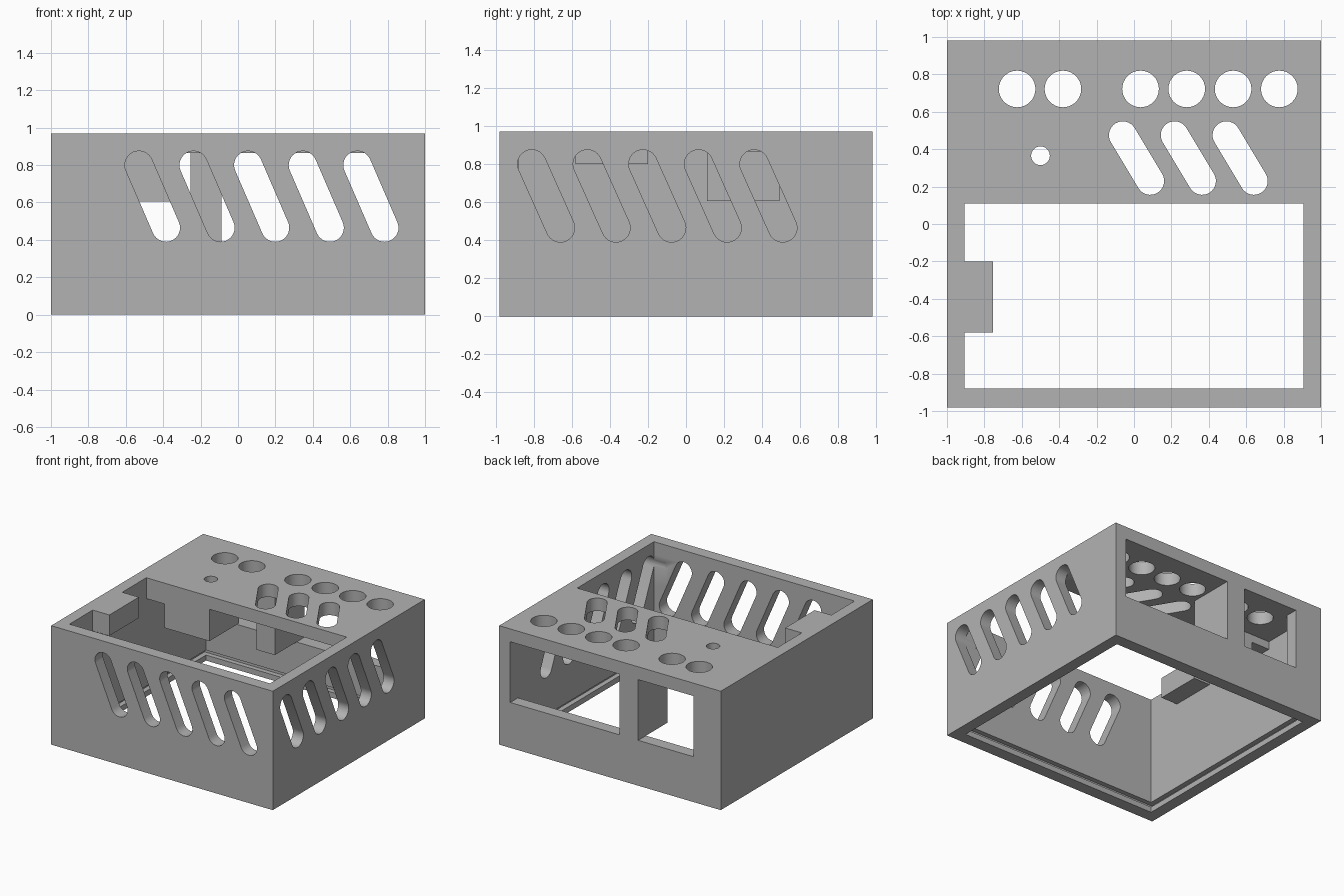
import bpy, bmesh
from math import cos, sin, pi, atan2
from mathutils import Matrix, Vector

cube = bpy.data.objects.get("Cube")
if cube:
    bpy.data.objects.remove(cube, do_unlink=True)

grey = bpy.data.materials.new("plain_grey")
grey.use_nodes = True
COLOR = (0.45, 0.45, 0.45, 1)
grey.diffuse_color = COLOR
grey.node_tree.nodes["Principled BSDF"].inputs["Base Color"].default_value = COLOR


def make_object(name, bm):
    bmesh.ops.recalc_face_normals(bm, faces=bm.faces)
    mesh = bpy.data.meshes.new(name)
    bm.to_mesh(mesh)
    bm.free()
    mesh.materials.append(grey)
    obj = bpy.data.objects.new(name, mesh)
    bpy.context.scene.collection.objects.link(obj)
    return obj


def box(name, x, y, z):
    """Box given by its (low, high) range on each axis."""
    bm = bmesh.new()
    size = [b - a for a, b in (x, y, z)]
    mid = [(a + b) / 2 for a, b in (x, y, z)]
    bmesh.ops.create_cube(bm, size=1, matrix=Matrix.Translation(mid) @ Matrix.Diagonal((*size, 1)))
    return make_object(name, bm)


def capsule(name, start, end, radius, place, low, high, steps=16):
    """Prism with a round-ended outline; place maps (u, v, depth) to 3D."""
    a, b = Vector(start), Vector(end)
    angle = atan2(b.y - a.y, b.x - a.x)
    outline = []
    for centre, turn in ((b, angle - pi / 2), (a, angle + pi / 2)):
        for i in range(steps + (a != b)):
            t = turn + pi * i / steps
            outline.append((centre.x + radius * cos(t), centre.y + radius * sin(t)))
    bm = bmesh.new()
    face = bm.faces.new([bm.verts.new(place(u, v, low)) for u, v in outline])
    shift = Vector(place(0, 0, high)) - Vector(place(0, 0, low))
    extruded = bmesh.ops.extrude_face_region(bm, geom=[face], use_keep_orig=True)
    moved = [g for g in extruded["geom"] if isinstance(g, bmesh.types.BMVert)]
    bmesh.ops.translate(bm, verts=moved, vec=shift)
    return make_object(name, bm)


def combine(target, tool, operation):
    """Apply a boolean to the target and discard the tool."""
    tool.hide_render = True
    mod = target.modifiers.new("boolean", 'BOOLEAN')
    mod.operation, mod.solver, mod.object = operation, 'EXACT', tool
    bpy.context.view_layer.update()
    graph = bpy.context.evaluated_depsgraph_get()
    result = bpy.data.meshes.new_from_object(target.evaluated_get(graph))
    target.modifiers.clear()
    target.data = result
    bpy.data.objects.remove(tool, do_unlink=True)


def on_front(u, v, d):
    return (u, d, v)


def on_side(u, v, d):
    return (d, u, v)


def on_top(u, v, d):
    return (u, v, d)


# Outer shell, hollow and open underneath
IX, IY, ROOF, TOP = 0.905, 0.88, 0.865, 0.97
case = box("vented_case", (-1, 1), (-0.98, 0.98), (0, TOP))
inside = (-IX, IX)
combine(case, box("cavity", inside, (-IY, IY), (-0.2, ROOF)), 'DIFFERENCE')
combine(case, box("top_opening", inside, (-IY, 0.11), (0.6, 1.2)), 'DIFFERENCE')

# Groove for the sliding base
combine(case, box("base_groove", (-0.945, 0.945), (-0.92, 0.92), (0.045, 0.085)), 'DIFFERENCE')

# Back openings, either side of the post
for x in ((-0.756, -0.255), (-0.088, 0.9)):
    combine(case, box("back_opening", x, (0.8, 1.2), (0.37, ROOF)), 'DIFFERENCE')

# Deep post, hanging block and corner tabs
combine(case, box("post", (-0.255, -0.088), (0.6, 0.93), (0.37, 0.9)), 'UNION')
combine(case, box("hanging_block", (-0.74, -0.335), (0.11, 0.49), (0.605, 0.9)), 'UNION')
combine(case, box("back_tab", (-0.95, -0.74), (0.11, 0.49), (0.8, 0.9)), 'UNION')
combine(case, box("front_tab", (-0.95, -0.755), (-0.58, -0.2), (0.8, TOP)), 'UNION')

# Slanted vents on the front and one side
for i in range(5):
    s = 0.292 * i
    combine(case, capsule("front_vent", (-0.53 + s, 0.8), (-0.385 + s, 0.465), 0.075,
                          on_front, -1.1, -0.8), 'DIFFERENCE')
    combine(case, capsule("side_vent", (-0.81 + s, 0.8), (-0.66 + s, 0.465), 0.075,
                          on_side, 0.8, 1.1), 'DIFFERENCE')

# Slanted vents and round holes in the top
for i in range(3):
    s = 0.277 * i
    combine(case, capsule("top_vent", (-0.06 + s, 0.475), (0.087 + s, 0.23), 0.074,
                          on_top, 0.8, 1.1), 'DIFFERENCE')
for x in (-0.625, -0.38, 0.035, 0.282, 0.53, 0.777):
    combine(case, capsule("top_hole", (x, 0.722), (x, 0.722), 0.098, on_top, 0.8, 1.1), 'DIFFERENCE')
combine(case, capsule("pin_hole", (-0.5, 0.365), (-0.5, 0.365), 0.05, on_top, 0.5, 1.1), 'DIFFERENCE')

# Smooth the curved walls only
bpy.ops.object.select_all(action='DESELECT')
case.select_set(True)
bpy.context.view_layer.objects.active = case
bpy.ops.object.shade_smooth_by_angle(angle=pi / 6)
